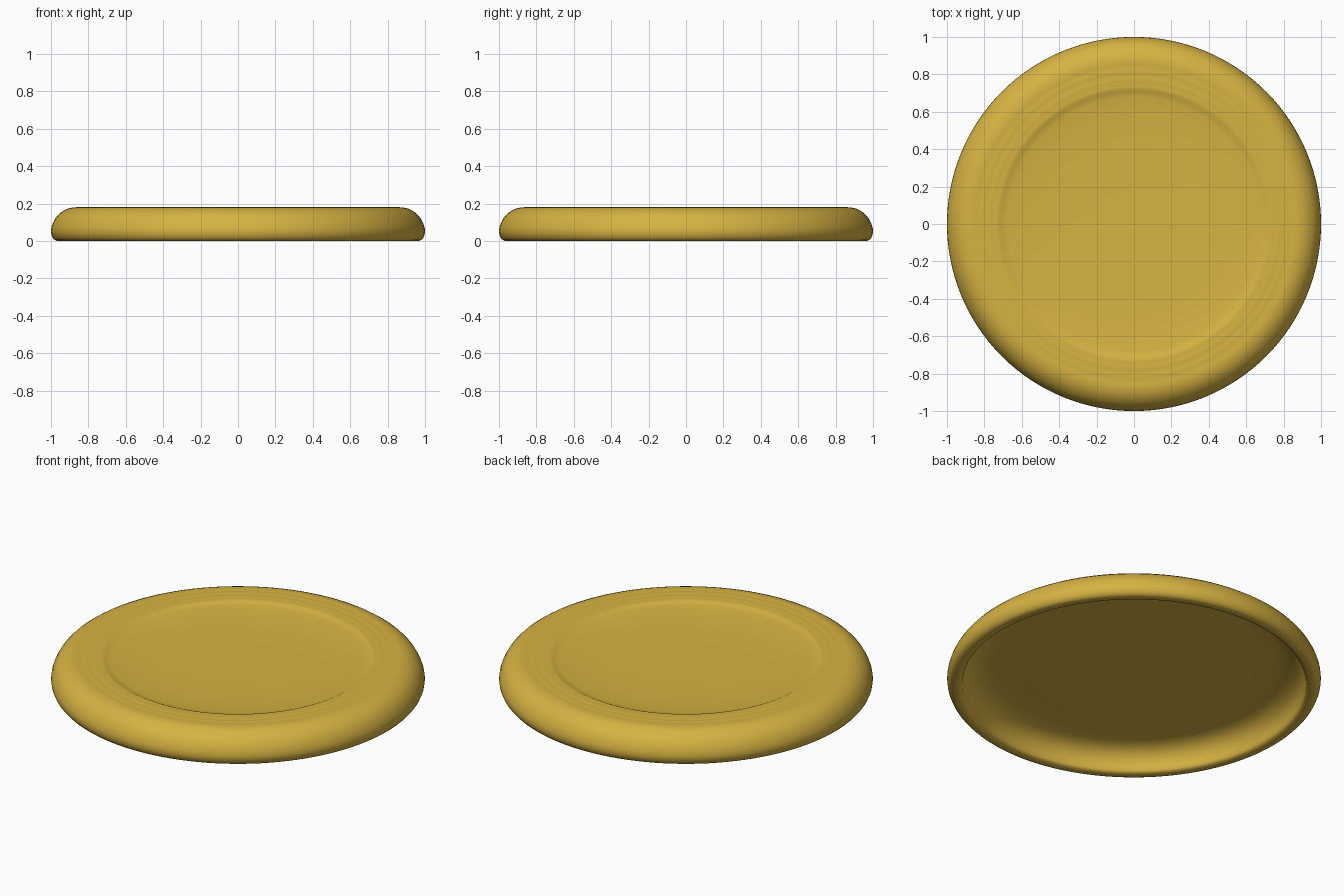
import bpy, bmesh, math

if "Cube" in bpy.data.objects:
    bpy.data.objects.remove(bpy.data.objects["Cube"])

SEGMENTS = 128

# Half cross-section (radius, height): top centre, over the rim, to underside centre
PROFILE = [
    (0.0, 0.150), (0.2, 0.150), (0.4, 0.152), (0.52, 0.155), (0.62, 0.161),
    (0.68, 0.167), (0.705, 0.171), (0.72, 0.178), (0.735, 0.180),   # dished centre
    (0.75, 0.179), (0.765, 0.181), (0.78, 0.181), (0.795, 0.179),   # grip ridges
    (0.81, 0.181), (0.825, 0.181), (0.84, 0.179), (0.855, 0.181),
    (0.88, 0.180), (0.905, 0.175), (0.93, 0.164), (0.955, 0.146),   # shoulder
    (0.975, 0.123), (0.99, 0.095), (0.998, 0.070), (1.0, 0.052),
    (0.998, 0.035), (0.991, 0.018), (0.981, 0.006), (0.968, 0.0),   # outer lip
    (0.945, 0.0), (0.928, 0.004), (0.92, 0.014),                    # inner lip
    (0.917, 0.035), (0.908, 0.062), (0.892, 0.088), (0.868, 0.110), # inner wall
    (0.835, 0.126), (0.79, 0.135), (0.72, 0.136), (0.62, 0.132),
    (0.4, 0.128), (0.0, 0.127),                                     # underside
]


def lathe(name, profile, material):
    """Spin a profile about z into a closed, smooth mesh."""
    bm = bmesh.new()
    rings = []
    for r, z in profile:
        if r == 0:
            rings.append([bm.verts.new((0, 0, z))] * SEGMENTS)
        else:
            rings.append([bm.verts.new((r * math.cos(2 * math.pi * i / SEGMENTS),
                                        r * math.sin(2 * math.pi * i / SEGMENTS), z))
                          for i in range(SEGMENTS)])
    for a, b in zip(rings, rings[1:]):
        for i in range(SEGMENTS):
            j = (i + 1) % SEGMENTS
            corners = list(dict.fromkeys((a[i], b[i], b[j], a[j])))
            bm.faces.new(corners).smooth = True
    bmesh.ops.recalc_face_normals(bm, faces=bm.faces)
    mesh = bpy.data.meshes.new(name)
    bm.to_mesh(mesh)
    bm.free()
    mesh.materials.append(material)
    obj = bpy.data.objects.new(name, mesh)
    bpy.context.collection.objects.link(obj)
    return obj


yellow = bpy.data.materials.new("golden yellow plastic")
yellow.diffuse_color = (0.68, 0.45, 0.055, 1)
yellow.use_nodes = True
yellow.node_tree.nodes["Principled BSDF"].inputs["Base Color"].default_value = yellow.diffuse_color

# Flying disc, one lathed shell
lathe("flying_disc", PROFILE, yellow)
